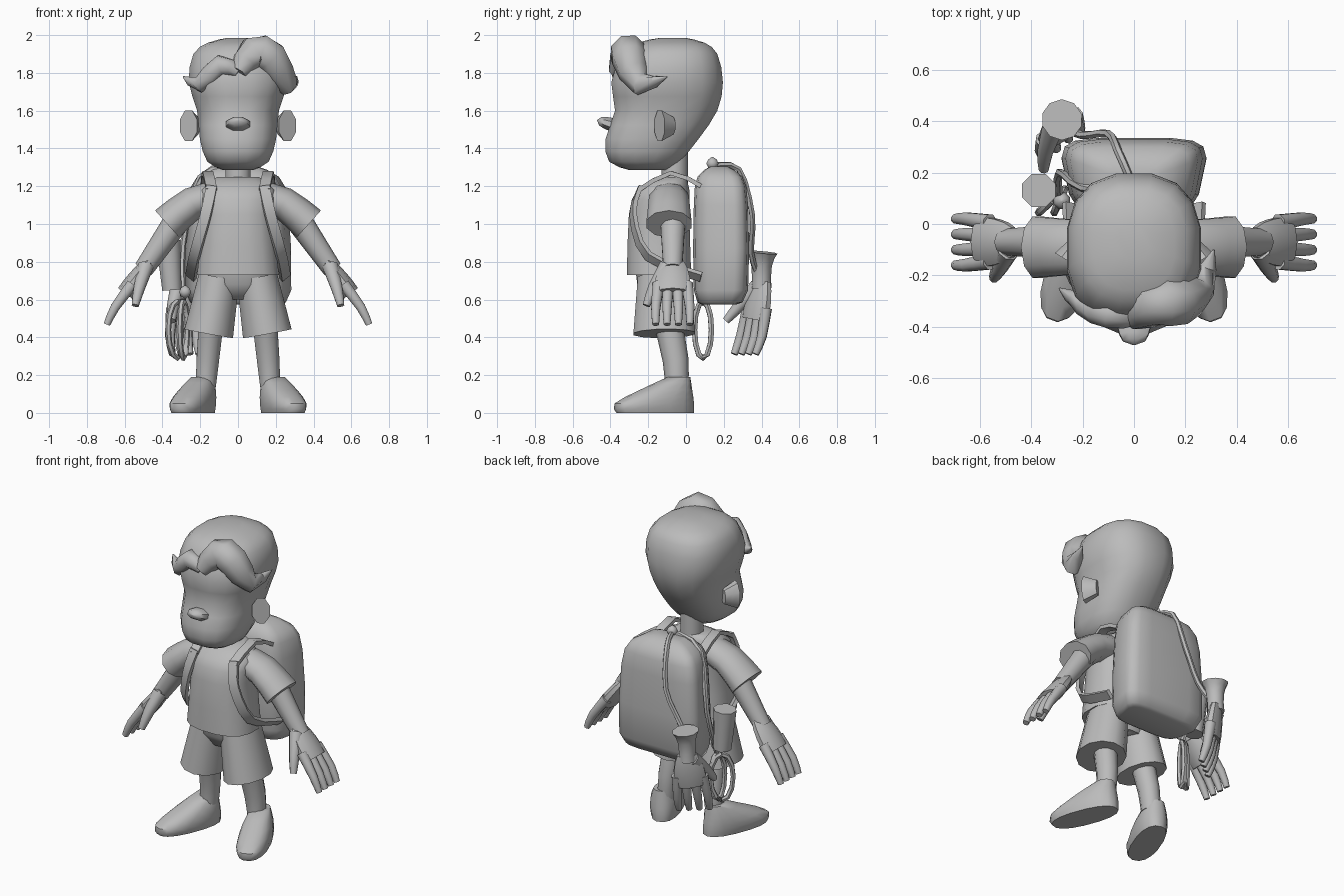
import bpy, bmesh, math
from mathutils import Vector, Matrix

if "Cube" in bpy.data.objects:
    bpy.data.objects.remove(bpy.data.objects["Cube"], do_unlink=True)

GREY = (0.5, 0.5, 0.5, 1)
grey = bpy.data.materials.new("plain grey")
grey.use_nodes = True
grey.diffuse_color = GREY
grey.node_tree.nodes["Principled BSDF"].inputs["Base Color"].default_value = GREY

ACROSS, DEEP, UP = Vector((1, 0, 0)), Vector((0, 1, 0)), Vector((0, 0, 1))


def spline(keys, steps):
    """Smooth curve through a few key points of any dimension."""
    keys = [Vector(key) for key in keys]
    padded = [keys[0], *keys, keys[-1]]
    result = []
    for before, start, end, after in zip(padded, padded[1:], padded[2:], padded[3:]):
        for step in range(steps):
            t = step / steps
            pull_in, pull_out = (end - before) / 2, (after - start) / 2
            bend = (start - end) * 2 + pull_in + pull_out
            lift = (end - start) * 3 - pull_in * 2 - pull_out
            result.append(start + pull_in * t + lift * t**2 + bend * t**3)
    return result + [keys[-1]]


def skin(name, rings, mirror, angle, warp):
    """Join rings of points into one closed, smooth-shaded mesh."""
    bm = bmesh.new()
    rings = [[bm.verts.new(warp(point)) for point in ring] for ring in rings]
    for low, high in zip(rings, rings[1:]):
        for k in range(len(low)):
            bm.faces.new((low[k - 1], low[k], high[k], high[k - 1]))
    bm.faces.new(rings[0])
    bm.faces.new(rings[-1])
    bmesh.ops.recalc_face_normals(bm, faces=bm.faces)
    mesh = bpy.data.meshes.new(name)
    bm.to_mesh(mesh)
    bm.free()
    mesh.materials.append(grey)
    part = bpy.data.objects.new(name, mesh)
    bpy.context.collection.objects.link(part)
    if mirror:
        part.modifiers.new("mirror", 'MIRROR')
    bpy.ops.object.select_all(action='DESELECT')
    part.select_set(True)
    bpy.context.view_layer.objects.active = part
    bpy.ops.object.shade_smooth_by_angle(angle=math.radians(angle))


def ellipse(centre, u, v, sides, power=1):
    """Ring of points; a power below one makes it boxier."""
    def boxy(value):
        return math.copysign(abs(value) ** power, value)

    turns = [math.tau * (k + 0.5) / sides for k in range(sides)]
    return [centre + u * boxy(math.cos(a)) + v * boxy(math.sin(a)) for a in turns]


def stack(name, keys, power=0.85, steps=2, mirror=False, angle=60, warp=lambda p: p):
    """Body of level rings, keyed by height, front, back and half width."""
    rings = [ellipse(Vector((0, (front + back) / 2, z)), ACROSS * width,
                     DEEP * (back - front) / 2, 16, power)
             for z, front, back, width in spline(keys, steps)]
    skin(name, rings, mirror, angle, warp)


def tube(name, points, radius, side=ACROSS, flat=1, sides=10, steps=2, mirror=False):
    """Limb along a smooth path; radius is a rule from start to end."""
    path = spline(points, steps)
    last = len(path) - 1
    rings = []
    for i, centre in enumerate(path):
        along = (path[min(i + 1, last)] - path[max(i - 1, 0)]).normalized()
        u = (side - along * side.dot(along)).normalized()
        r = max(radius(i / last), 0.004)
        rings.append(ellipse(centre, u * r, along.cross(u) * r * flat, sides))
    skin(name, rings, mirror, 50, lambda p: p)


def rope(name, points, steps=3):
    tube(name, points, lambda t: 0.016, Vector((0.3, 0.2, 0.1)), sides=6, steps=steps)


def hand(name, wrist, fingers, thumb, curl=1, mirror=False):
    """Palm, four fingers and a thumb; curl is the side the palm faces."""
    wrist, down, out = Vector(wrist), Vector(fingers).normalized(), Vector(thumb).normalized()
    inward = down.cross(out) * curl

    def at(along, across=0, inside=0):
        return wrist + down * along + out * across + inward * inside

    tube(name + "_palm", [at(0), at(0.21)], lambda t: 0.06 + 0.04 * math.sin(2 * t),
         out, flat=0.5, steps=4, mirror=mirror)
    for i in range(4):
        gap = (i - 1.5) * 0.05
        tube(f"{name}_finger_{i}", [at(0.15, gap), at(0.3, gap * 1.2), at(0.4, gap * 1.2, 0.02)],
             lambda t: 0.034 - 0.015 * t, out, sides=8, mirror=mirror)
    tube(name + "_thumb", [at(0.03, 0.03), at(0.14, 0.1, 0.04), at(0.23, 0.14, 0.08)],
         lambda t: 0.045 - 0.025 * t, out, sides=8, mirror=mirror)


# Head and face
stack("head", [(1.285, -0.3, -0.1, 0.08), (1.33, -0.41, -0.03, 0.165),
               (1.45, -0.43, 0.07, 0.205), (1.6, -0.38, 0.17, 0.22),
               (1.75, -0.4, 0.2, 0.265), (1.9, -0.34, 0.17, 0.24),
               (1.96, -0.26, 0.1, 0.16), (1.985, -0.14, 0, 0.06)], power=0.8)
tube("neck", [(0, -0.06, 1.2), (0, -0.06, 1.4)], lambda t: 0.07)
tube("nose", [(0, -0.39, 1.525), (0, -0.47, 1.55)],
     lambda t: 0.07 * math.sqrt(1 - t**2), flat=0.55, sides=8, steps=4)
tube("ear", [(0.262, -0.14, 1.52), (0.22, -0.07, 1.52)], lambda t: 0.088 - 0.04 * t,
     UP, flat=0.65, sides=8, mirror=True)

# Swept fringe, thick in the middle and curling to a point
tube("large_fringe_lock", [(0, -0.37, 1.8), (0.08, -0.31, 1.905), (0.17, -0.3, 1.88),
                           (0.26, -0.24, 1.74), (0.31, -0.1, 1.78)],
     lambda t: 0.1 * math.sin(math.pi * (0.15 + 0.85 * t)), -DEEP, sides=8)
tube("small_fringe_lock", [(0, -0.37, 1.8), (-0.09, -0.35, 1.84),
                           (-0.2, -0.31, 1.74), (-0.29, -0.25, 1.78)],
     lambda t: 0.06 * math.sin(math.pi * (0.15 + 0.85 * t)), -DEEP, sides=8)

# Shirt and arms
stack("shirt", [(0.73, -0.315, 0.03, 0.22), (1.05, -0.305, 0.02, 0.19),
                (1.18, -0.26, 0.02, 0.2), (1.25, -0.15, 0, 0.11)], power=0.8)
tube("sleeve", [(0.1, -0.09, 1.15), (0.24, -0.09, 1.11), (0.375, -0.09, 1)],
     lambda t: 0.1 + 0.025 * t, DEEP, flat=0.77, mirror=True)
tube("arm", [(0.3, -0.07, 1.05), (0.5, -0.07, 0.76)], lambda t: 0.072 - 0.02 * t,
     DEEP, mirror=True)
hand("hand", (0.47, -0.07, 0.8), (0.6, 0, -0.8), -DEEP, mirror=True)

# Shorts, legs and shoes
stack("shorts_seat", [(0.6, -0.21, 0, 0.1), (0.68, -0.26, 0.01, 0.19),
                      (0.76, -0.27, 0.02, 0.2)], steps=1)
tube("shorts_leg", [(0.1, -0.12, 0.72), (0.155, -0.115, 0.42)],
     lambda t: 0.112 + 0.023 * t, flat=1.25, sides=12, mirror=True)
tube("leg", [(0.14, -0.1, 0.5), (0.16, -0.055, 0.28), (0.17, -0.05, 0.14)],
     lambda t: 0.07 - 0.015 * t, flat=1.1, mirror=True)
toe_out = Matrix.Translation((0.175, 0, 0)) @ Matrix.Rotation(math.radians(21), 4, 'Z')
stack("shoe", [(0, -0.39, 0.04, 0.085), (0.05, -0.4, 0.04, 0.095), (0.12, -0.26, 0.03, 0.085),
               (0.19, -0.1, 0.02, 0.055)], mirror=True, angle=50, warp=lambda p: toe_out @ p)


# Backpack, wider towards the back
def flare(p):
    return Vector((p.x * (0.85 + 0.8 * p.y), p.y, p.z))


stack("backpack", [(0.575, 0.08, 0.27, 0.22), (0.65, 0.04, 0.33, 0.27), (1.1, 0.04, 0.33, 0.255),
                   (1.25, 0.06, 0.3, 0.21), (1.305, 0.13, 0.22, 0.1)],
      power=0.45, angle=50, warp=flare)
tube("shoulder_strap", [(0.17, 0.08, 1.2), (0.16, -0.08, 1.27), (0.14, -0.25, 1.18)],
     lambda t: 0.04, flat=0.4, sides=4, mirror=True)
tube("chest_strap", [(0.14, -0.24, 1.2), (0.17, -0.28, 1.05), (0.23, -0.2, 0.83),
                     (0.25, 0.08, 0.72)],
     lambda t: 0.04, Vector((0.8, 0.3, 0.6)), flat=0.4, sides=4, steps=3, mirror=True)

# Ropes, loops and knots
rope("back_rope", [(0, 0.14, 1.31), (-0.06, 0.28, 1.29), (-0.1, 0.35, 1.05),
                   (-0.2, 0.345, 0.85), (-0.28, 0.38, 0.73)])
rope("side_rope", [(0, 0.13, 1.31), (-0.2, 0.14, 1.25), (-0.29, 0.2, 0.9), (-0.29, 0.1, 0.6)])
for name, x, lean in (("straight_loop", -0.29, 0.02), ("leaning_loop", -0.32, 0.05)):
    turns = [math.tau * k / 12 for k in range(13)]
    rope(name, [(x + lean * math.sin(a), 0.09 + 0.045 * math.sin(a), 0.44 + 0.15 * math.cos(a))
                for a in turns], steps=1)
for name, centre in (("top_knot", (0, 0.14, 1.32)), ("lower_knot", (-0.28, 0.09, 0.64))):
    reach = UP * 0.035
    tube(name, [Vector(centre) - reach, Vector(centre) + reach],
         lambda t: 0.035 * math.sin(math.pi * t), sides=8, steps=4)

# Hanging cup and spare glove
tube("cup", [(-0.35, 0.13, 0.65), (-0.37, 0.13, 0.91)], lambda t: 0.055 + 0.015 * t, sides=8)
tube("glove_cuff", [(-0.28, 0.405, 0.85), (-0.285, 0.4, 0.78), (-0.29, 0.4, 0.66)],
     lambda t: 0.08 - 0.03 * math.sin(2 * t))
hand("glove", (-0.29, 0.405, 0.7), (0, -0.2, -1), (-0.75, -0.6, 0), curl=-1)
